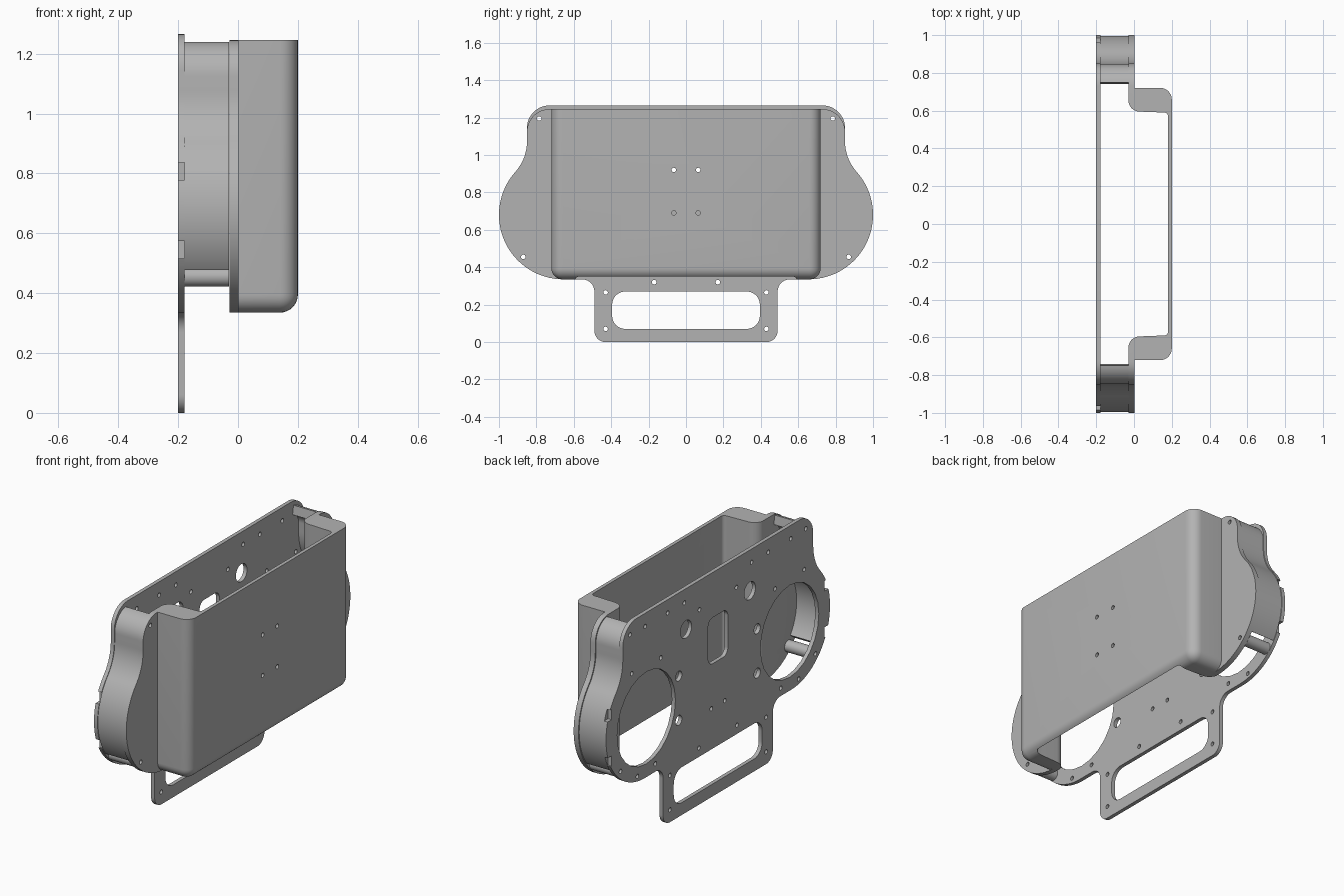
import bpy, bmesh
from math import cos, sin, radians, pi
from mathutils import Matrix

cube = bpy.data.objects.get("Cube")
if cube:
    bpy.data.objects.remove(cube)

grey = bpy.data.materials.new("plain grey")
grey.use_nodes = True
GREY = (0.45, 0.45, 0.45, 1)
grey.diffuse_color = GREY
grey.node_tree.nodes["Principled BSDF"].inputs["Base Color"].default_value = GREY

# Maps a profile drawn in (y, z) with depth along x
SIDEWAYS = Matrix(((0, 0, 1, 0), (1, 0, 0, 0), (0, 1, 0, 0), (0, 0, 0, 1)))


def arc(u, v, r, a0, a1, n=14):
    angles = [radians(a0 + (a1 - a0) * i / n) for i in range(n + 1)]
    return [(u + r * cos(a), v + r * sin(a)) for a in angles]


def circle(u, v, r, n=24):
    return arc(u, v, r, 0, 360, n)[:-1]


def mirrored(half):
    return half + [(-u, v) for u, v in reversed(half)]


def rounded(hw, low, high, r):
    return mirrored(arc(hw - r, low + r, r, -90, 0, 8) + arc(hw - r, high - r, r, 0, 90, 8))


def both_sides(points, r):
    return [circle(s * u, v, r) for u, v in points for s in (1, -1)]


def new_object(name, mesh):
    obj = bpy.data.objects.new(name, mesh)
    bpy.context.collection.objects.link(obj)
    mesh.materials.clear()
    mesh.materials.append(grey)
    return obj


def slab(name, loops, low, high, matrix=SIDEWAYS):
    """Extrude an outline with holes between two depths."""
    curve = bpy.data.curves.new(name, 'CURVE')
    curve.dimensions = '2D'
    curve.fill_mode = 'BOTH'
    curve.extrude = (high - low) / 2
    for loop in loops:
        spline = curve.splines.new('POLY')
        spline.points.add(len(loop) - 1)
        for p, (u, v) in zip(spline.points, loop):
            p.co = (u, v, 0, 1)
        spline.use_cyclic_u = True
    temp = bpy.data.objects.new(name + " curve", curve)
    bpy.context.collection.objects.link(temp)
    bpy.context.view_layer.update()
    graph = bpy.context.evaluated_depsgraph_get()
    mesh = bpy.data.meshes.new_from_object(temp.evaluated_get(graph))
    bpy.data.objects.remove(temp)
    bm = bmesh.new()
    bm.from_mesh(mesh)
    bmesh.ops.remove_doubles(bm, verts=bm.verts, dist=0.0002)
    bmesh.ops.recalc_face_normals(bm, faces=bm.faces)
    bm.transform(matrix @ Matrix.Translation((0, 0, (low + high) / 2)))
    bm.to_mesh(mesh)
    bm.free()
    mesh.name = name
    return new_object(name, mesh)


def box(name, x, y, z, rounded_edges=None, radius=0):
    bm = bmesh.new()
    bmesh.ops.create_cube(bm, size=1)
    for v in bm.verts:
        v.co = [a + (b - a) * (c + 0.5) for c, (a, b) in zip(v.co, (x, y, z))]
    if rounded_edges:
        edges = [e for e in bm.edges if rounded_edges(e)]
        bmesh.ops.bevel(bm, geom=edges, offset=radius, segments=8, profile=0.5, affect='EDGES')
    mesh = bpy.data.meshes.new(name)
    bm.to_mesh(mesh)
    bm.free()
    return new_object(name, mesh)


def cut(obj, cutters):
    for cutter in cutters:
        mod = obj.modifiers.new("cut", 'BOOLEAN')
        mod.operation = 'DIFFERENCE'
        mod.solver = 'EXACT'
        mod.object = cutter
    bpy.context.view_layer.update()
    graph = bpy.context.evaluated_depsgraph_get()
    mesh = bpy.data.meshes.new_from_object(obj.evaluated_get(graph))
    obj.modifiers.clear()
    obj.data = mesh


LOBE_Y, LOBE_Z, LOBE_R = 0.655, 0.68, 0.345


def shoulder(inset=0, start=-90, end=90, top=1.265):
    """Side contour: round lobe, concave waist, then rounded top corner."""
    return (arc(LOBE_Y, LOBE_Z, LOBE_R - inset, start, 41.6, 32)
            + arc(1.10, 1.075, 0.25 + inset, 221.6, 180, 12)[1:]
            + arc(0.73, top - 0.12, 0.12 - inset, 0, end, 12))


# Back plate with its handle
handle_half = arc(0.43, 0.06, 0.06, -90, 0) + arc(0.555, 0.27, 0.065, 180, 90)
screws = [(0.785, 1.195), (0.87, 0.455)]
small = [(0.43, 0.07), (0.43, 0.265), (0.17, 0.32), (0.65, 1.19), (0.45, 1.19), (0.3, 1.19),
         (0.165, 1.10), (0.77, 0.97), (0.51, 0.96), (0.56, 0.38), (0.72, 0.37), (0.06, 0.5)]
plate_loops = [mirrored(handle_half + shoulder()),
               rounded(0.395, 0.07, 0.27, 0.07),
               rounded(0.088, 0.75, 1.01, 0.04)]
plate_loops += both_sides([(0.64, 0.67)], 0.26)
plate_loops += both_sides([(0.285, 1.035)], 0.05)
plate_loops += both_sides([(0.35, 0.795), (0.35, 0.545)], 0.028)
plate_loops += both_sides(screws + small, 0.012)
back_plate = slab("back_plate", plate_loops, -0.2, -0.178)

# Notches in the plate rim
notches = []
for s in (1, -1):
    for z in (0.545, 0.807):
        y = sorted((s * 0.95, s * 1.05))
        notches.append(box("notch_cutter", (-0.25, -0.1), y, (z - 0.029, z + 0.029)))
cut(back_plate, notches)

# Curved side walls and the screw posts below them
outer = shoulder(0.004, -36.5, 80, 1.245)
inner = shoulder(0.055, -36.5, 80, 1.245)
for s, side in ((1, "back"), (-1, "front")):
    wall = [(s * u, v) for u, v in outer + inner[::-1]]
    slab(side + "_wall", [wall, circle(s * 0.785, 1.195, 0.012)], -0.178, -0.03)
    slab(side + "_post", [circle(s * 0.87, 0.455, 0.033), circle(s * 0.87, 0.455, 0.012)],
         -0.178, -0.03)

# Channel that hollows the cover from top to bottom
channel_half = ([(0.655, -0.1)] + [(u, v) for u, v in arc(0.655, 0.03, 0.06, 270, 180, 10)]
                + arc(0.57, 0.16, 0.02, 0, 90, 6))
channel = slab("channel_cutter", [[(v, u) for u, v in mirrored(channel_half)]],
               0.1, 1.5, Matrix.Identity(4))

# Cover flange
flange = slab("cover_flange", [mirrored(shoulder(top=1.245))] + both_sides(screws, 0.012),
              -0.028, 0.002)
cut(flange, [channel])


# Cover box, rounded at the outer corners and the bottom
def is_rounded(edge):
    a, b = (v.co for v in edge.verts)
    outside = a.x > 0.19 and b.x > 0.19
    bottom = a.z < 0.34 and b.z < 0.34
    vertical = abs(a.z - b.z) > 0.5
    return (outside and (vertical or bottom)) or (bottom and abs(a.x - b.x) > 0.1)


cover = box("cover_box", (0, 0.2), (-0.72, 0.72), (0.335, 1.245), is_rounded, 0.06)
drills = [slab("drill_cutter", [circle(s * 0.065, z, 0.012)], 0.1, 0.3)
          for s in (1, -1) for z in (0.69, 0.92)]
cut(cover, [channel] + drills)

# Remove cutters and shade the rest
for obj in notches + drills + [channel]:
    bpy.data.objects.remove(obj)
bpy.ops.object.select_all(action='DESELECT')
for obj in bpy.context.scene.objects:
    if obj.type == 'MESH' and grey.name in obj.data.materials:
        obj.select_set(True)
        bpy.context.view_layer.objects.active = obj
bpy.ops.object.shade_smooth_by_angle(angle=radians(30))
